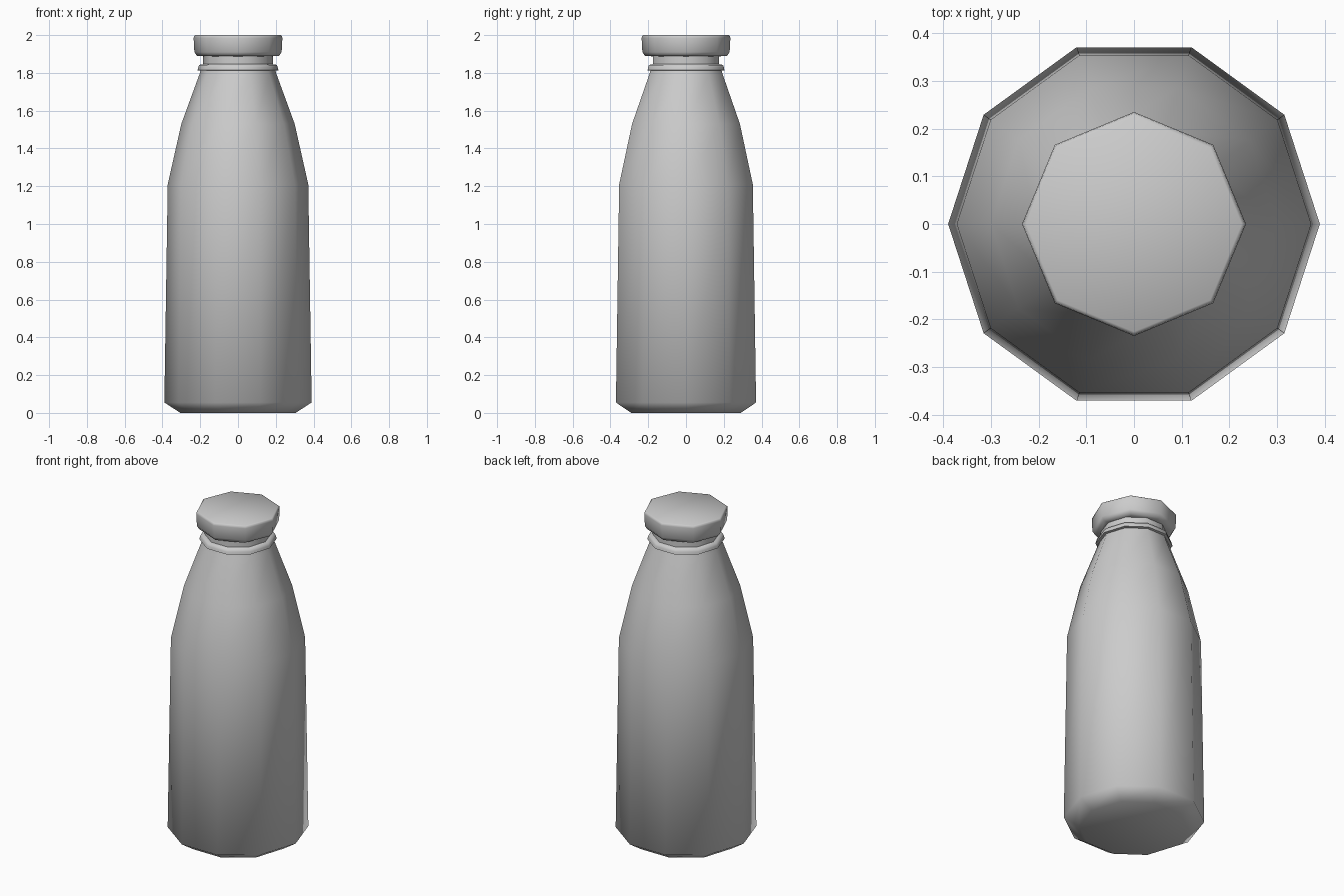
import bpy, bmesh, math

if "Cube" in bpy.data.objects:
    bpy.data.objects.remove(bpy.data.objects["Cube"])


def lathe(name, profile, sides, smooth_deg):
    """Revolve (radius, z) points into a closed low-poly solid."""
    bm = bmesh.new()
    rings = []
    for r, z in profile:
        rings.append([bm.verts.new((r * math.cos(2 * math.pi * i / sides),
                                    r * math.sin(2 * math.pi * i / sides), z))
                      for i in range(sides)])
    for a, b in zip(rings, rings[1:]):
        for i in range(sides):
            j = (i + 1) % sides
            bm.faces.new((a[i], a[j], b[j], b[i]))
    bm.faces.new(rings[0][::-1])
    bm.faces.new(rings[-1])
    mesh = bpy.data.meshes.new(name)
    bm.to_mesh(mesh)
    bm.free()
    obj = bpy.data.objects.new(name, mesh)
    bpy.context.collection.objects.link(obj)
    bpy.ops.object.select_all(action='DESELECT')
    obj.select_set(True)
    bpy.context.view_layer.objects.active = obj
    bpy.ops.object.shade_smooth_by_angle(angle=math.radians(smooth_deg))
    return obj


# Ten-sided bottle: base chamfer, tapered body, shoulder, neck bead, neck
lathe("bottle", [(0.305, 0.0), (0.39, 0.055), (0.372, 1.21), (0.30, 1.53),
                 (0.205, 1.79), (0.198, 1.812), (0.214, 1.814), (0.211, 1.828),
                 (0.206, 1.842), (0.185, 1.846), (0.185, 1.90)], 10, 70)

# Eight-sided cap with bevelled rims
lathe("cap", [(0.185, 1.888), (0.217, 1.89), (0.231, 1.91), (0.235, 1.985),
              (0.233, 1.995), (0.226, 2.0)], 8, 60)
